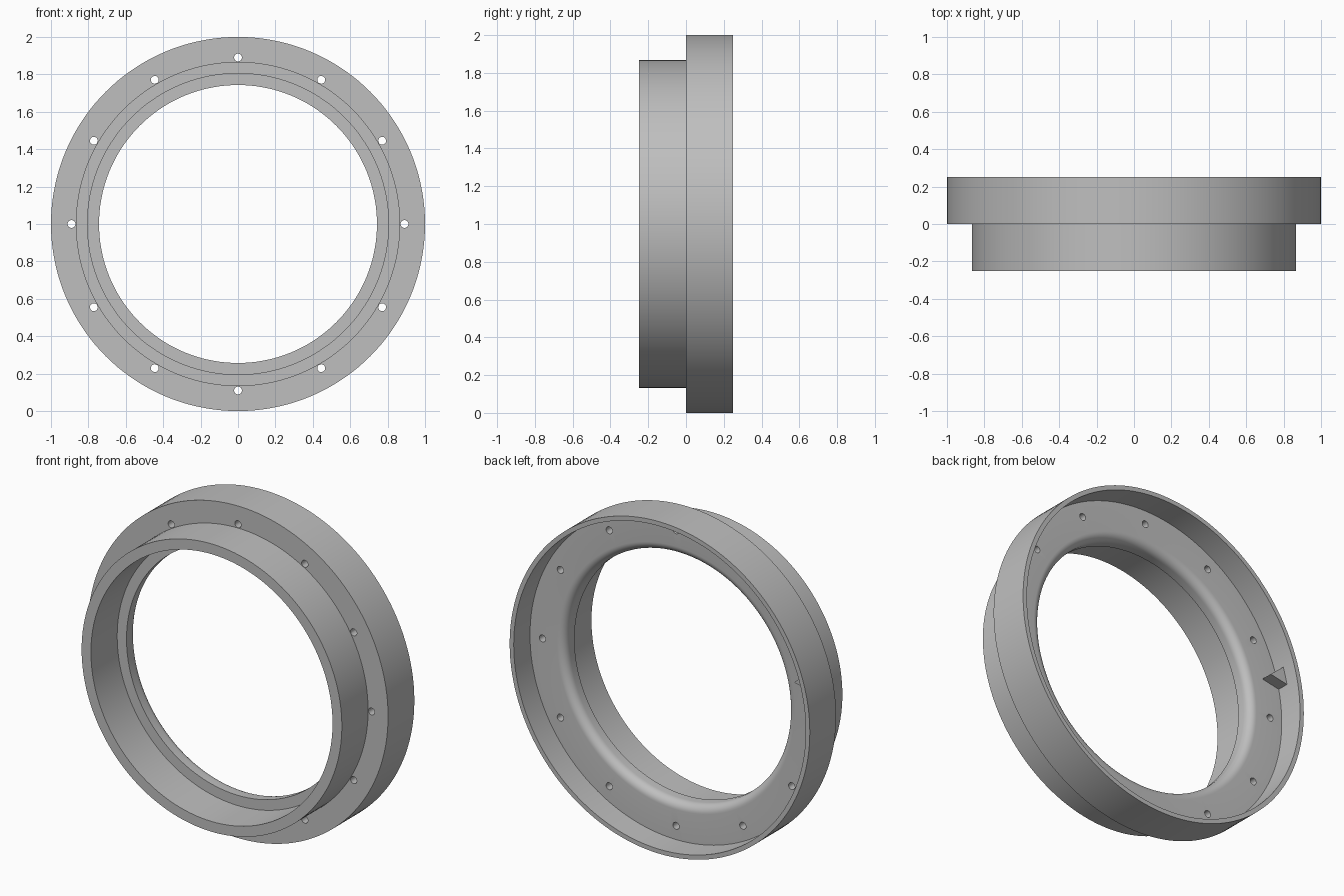
import bpy
import bmesh
from math import sin, cos, pi, radians
from mathutils import Matrix, Vector

if "Cube" in bpy.data.objects:
    bpy.data.objects.remove(bpy.data.objects["Cube"], do_unlink=True)

CENTRE = Vector((0, 0, 1))
FLOOR = 0.095      # back surface of the flange
WALL = 0.973       # inner radius of the back rim
FILLET = 0.05      # rounding at the bore
BORE = 0.743
BOLT_RADIUS = 0.89

grey = bpy.data.materials.new("light_grey")
grey.use_nodes = True
grey.diffuse_color = (0.52, 0.52, 0.52, 1)
grey.node_tree.nodes["Principled BSDF"].inputs["Base Color"].default_value = (0.52, 0.52, 0.52, 1)


def make_object(name, bm):
    bmesh.ops.recalc_face_normals(bm, faces=bm.faces)
    mesh = bpy.data.meshes.new(name)
    bm.to_mesh(mesh)
    bm.free()
    mesh.materials.append(grey)
    obj = bpy.data.objects.new(name, mesh)
    bpy.context.collection.objects.link(obj)
    return obj


def polar(radius, degrees, y):
    a = radians(degrees)
    return CENTRE + Vector((radius * cos(a), y, radius * sin(a)))


# Ring body: closed (radius, y) profile turned about the y axis
profile = [(BORE, 0), (0.805, 0), (0.805, -0.25), (0.867, -0.25), (0.867, 0),
           (1, 0), (1, 0.25), (WALL, 0.25), (WALL, FLOOR)]
for i in range(9):
    a = pi / 2 * i / 8
    profile.append((BORE + FILLET * (1 - sin(a)) if i else BORE + FILLET,
                    FLOOR - FILLET * (1 - cos(a))))
bm = bmesh.new()
verts = [bm.verts.new(polar(r, 0, y)) for r, y in profile]
edges = [bm.edges.new((v, verts[i - 1])) for i, v in enumerate(verts)]
bmesh.ops.spin(bm, geom=verts + edges, cent=CENTRE, axis=(0, 1, 0),
               angle=2 * pi, steps=144, use_merge=True)
bmesh.ops.remove_doubles(bm, verts=bm.verts, dist=0.0001)
ring = make_object("flanged_ring", bm)

# Twelve bolt holes through the flange
bm = bmesh.new()
for i in range(12):
    place = Matrix.Translation(polar(BOLT_RADIUS, 30 * i, 0.05)) @ Matrix.Rotation(pi / 2, 4, 'X')
    bmesh.ops.create_cone(bm, cap_ends=True, segments=24, radius1=0.021,
                          radius2=0.021, depth=0.2, matrix=place)
cutter = make_object("bolt_hole_cutter", bm)
cutter.hide_render = True

bpy.ops.object.select_all(action='DESELECT')
bpy.context.view_layer.objects.active = ring
ring.select_set(True)
holes = ring.modifiers.new("bolt_holes", 'BOOLEAN')
holes.operation = 'DIFFERENCE'
holes.solver = 'EXACT'
holes.object = cutter
bpy.ops.object.modifier_apply(modifier=holes.name)
bpy.data.objects.remove(cutter, do_unlink=True)
bpy.ops.object.shade_smooth_by_angle(angle=radians(30))

# Triangular alignment pointer inside the back rim, between two holes
bm = bmesh.new()
corners = [(0.865, 165), (0.98, 168.2), (0.98, 161.8)]
base = bm.faces.new([bm.verts.new(polar(r, a, FLOOR - 0.005)) for r, a in corners])
extruded = bmesh.ops.extrude_face_region(bm, geom=[base])
bmesh.ops.translate(bm, vec=(0, 0.075, 0),
                    verts=[g for g in extruded["geom"] if isinstance(g, bmesh.types.BMVert)])
make_object("alignment_pointer", bm)
